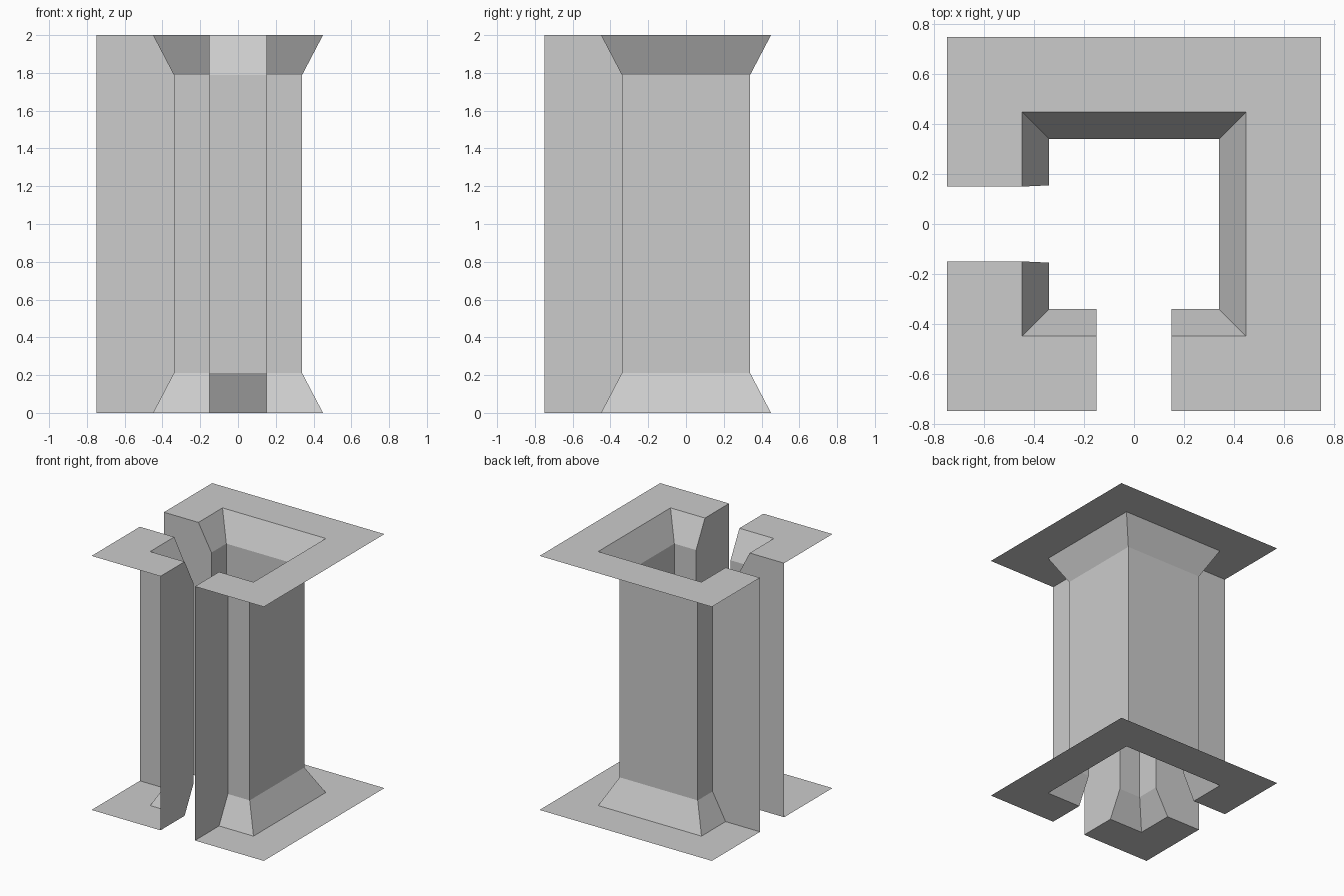
import bpy, bmesh

if "Cube" in bpy.data.objects:
    bpy.data.objects.remove(bpy.data.objects["Cube"])

# Profile of the open shell: (half-width, height, slot half-width on the left side)
PROFILE = [(0.75, 0.0, 0.15), (0.45, 0.0, 0.15), (0.34, 0.21, 0.155),
           (0.34, 1.79, 0.155), (0.45, 2.0, 0.15), (0.75, 2.0, 0.15)]
FRONT_SLOT = 0.15


def large_plan(r, s):
    """Three-corner run from the left slot around to the front slot."""
    return [(-r, s), (-r, r), (r, r), (r, -r), (FRONT_SLOT, -r)]


def small_plan(r, s):
    """Single-corner run between the two slots."""
    return [(-FRONT_SLOT, -r), (-r, -r), (-r, -s)]


def build_shell(name, plan):
    bm = bmesh.new()
    rings = [[bm.verts.new((x, y, z)) for x, y in plan(r, s)] for r, z, s in PROFILE]
    # Floor sheet, flared shaft walls and top sheet
    for low, high in zip(rings, rings[1:]):
        for i in range(len(low) - 1):
            bm.faces.new((low[i], low[i + 1], high[i + 1], high[i]))
    # Walls lining the slots at both ends of the run
    bm.faces.new([ring[0] for ring in rings])
    bm.faces.new([ring[-1] for ring in reversed(rings)])
    bm.normal_update()
    mesh = bpy.data.meshes.new(name)
    bm.to_mesh(mesh)
    bm.free()
    obj = bpy.data.objects.new(name, mesh)
    bpy.context.collection.objects.link(obj)
    return obj


# Main three-sided shaft wall and the separate corner piece
build_shell("main_shaft_wall", large_plan)
build_shell("corner_shaft_wall", small_plan)
